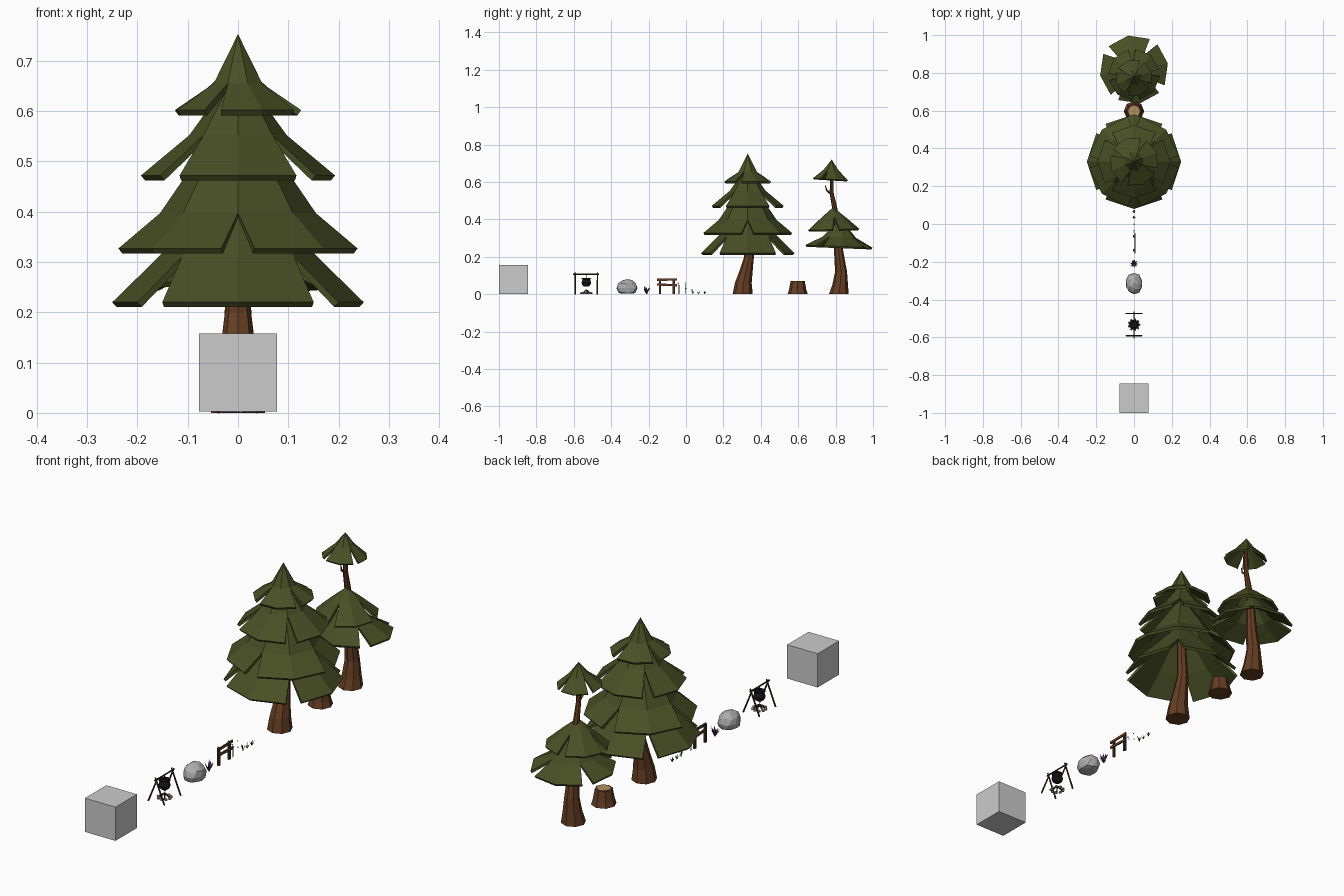
import bpy, bmesh, math, random
from math import sin, cos, pi, radians
from mathutils import Vector, Matrix

if "Cube" in bpy.data.objects:
    bpy.data.objects.remove(bpy.data.objects["Cube"])

random.seed(4)


def mat(name, rgb):
    m = bpy.data.materials.new(name)
    m.diffuse_color = (*rgb, 1)
    m.use_nodes = True
    m.node_tree.nodes["Principled BSDF"].inputs["Base Color"].default_value = m.diffuse_color
    return m


GREEN = mat("foliage", (0.065, 0.078, 0.018))
BARK = mat("bark", (0.13, 0.047, 0.017))
TAN = mat("cut_wood", (0.45, 0.27, 0.12))
WOOD = mat("dark_wood", (0.06, 0.025, 0.012))
BLACK = mat("iron", (0.008, 0.008, 0.01))
STONE = mat("stone", (0.42, 0.42, 0.42))
PURPLE = mat("purple", (0.06, 0.025, 0.11))
GRASS = mat("grass", (0.03, 0.07, 0.015))
PALE = mat("petal", (0.45, 0.45, 0.6))


def finish(name, bm, m=None):
    me = bpy.data.meshes.new(name)
    bm.to_mesh(me)
    bm.free()
    ob = bpy.data.objects.new(name, me)
    bpy.context.collection.objects.link(ob)
    if m:
        me.materials.append(m)
    return ob


def tube(name, path, sides, m):
    """Loft of horizontal rings; path is (x, y, z, radius)."""
    bm = bmesh.new()
    rings = [[bm.verts.new((x + r * cos(2 * pi * i / sides), y + r * sin(2 * pi * i / sides), z))
              for i in range(sides)] for x, y, z, r in path]
    for a, b in zip(rings, rings[1:]):
        for i in range(sides):
            j = (i + 1) % sides
            bm.faces.new((a[i], a[j], b[j], b[i]))
    bm.faces.new(rings[0][::-1])
    bm.faces.new(rings[-1])
    return finish(name, bm, m)


def stick(name, a, b, r1, r2, m, sides=6):
    a, b = Vector(a), Vector(b)
    d = b - a
    bm = bmesh.new()
    bmesh.ops.create_cone(bm, cap_ends=True, segments=sides, radius1=r1, radius2=r2, depth=d.length)
    rot = d.to_track_quat('Z', 'Y').to_matrix().to_4x4()
    bm.transform(Matrix.Translation((a + b) / 2) @ rot)
    return finish(name, bm, m)


def box(name, centre, size, m=None, tilt=0):
    bm = bmesh.new()
    bmesh.ops.create_cube(bm, size=1)
    bm.transform(Matrix.Translation(centre) @ Matrix.Rotation(tilt, 4, 'X') @ Matrix.Diagonal((*size, 1)))
    return finish(name, bm, m)


def tier(name, y, profile, phase=0, tilt=0, thick=0.013):
    """Skirt of four drooping panels with a V slit between neighbours."""
    bm = bmesh.new()
    zc = profile[-1][1]
    for k in range(4):
        mid = phase + 90 * k
        for lo, hi in ((-45, 0), (0, 45)):
            cols = []
            for a in (lo, hi):
                col = []
                for i, (r, z) in enumerate(profile):
                    t = radians(mid + a * (37 / 45 if i == len(profile) - 1 else 1))
                    col.append(bm.verts.new((r * cos(t), r * sin(t), z - zc)))
                cols.append(col)
            p, q = cols
            for i in range(len(profile) - 1):
                bm.faces.new((p[i], p[i + 1], q[i + 1], q[i]))
    bmesh.ops.remove_doubles(bm, verts=bm.verts, dist=0.0004)
    bm.transform(Matrix.Translation((0, y, zc)) @ Matrix.Rotation(tilt, 4, 'X'))
    ob = finish(name, bm, GREEN)
    s = ob.modifiers.new("thickness", 'SOLIDIFY')
    s.thickness = thick
    s.offset = -1


def rock(name, centre, size, m, jitter=0.1, sub=2):
    """Faceted boulder with a flattened underside."""
    bm = bmesh.new()
    bmesh.ops.create_icosphere(bm, subdivisions=sub, radius=1)
    for v in bm.verts:
        v.co *= 1 + random.uniform(-jitter, jitter)
        v.co.z = max(v.co.z, -0.6)
    hull = bmesh.ops.convex_hull(bm, input=bm.verts)
    bmesh.ops.delete(bm, geom=list({g for g in hull["geom_interior"] if isinstance(g, bmesh.types.BMVert)}),
                     context='VERTS')
    bm.transform(Matrix.Translation(centre) @ Matrix.Diagonal((*size, 1)))
    return finish(name, bm, m)


def tuft(name, y, n, height, spread, width, m):
    """Bunch of tapering blades fanning out from one root."""
    bm = bmesh.new()
    for i in range(n):
        a = 2 * pi * i / n + random.uniform(-.3, .3)
        h = height * random.uniform(.6, 1)
        out = Vector((cos(a), sin(a), 0))
        side = Vector((-sin(a), cos(a), 0)) * width
        c = Vector((0, y, 0))
        mid = c + out * spread * .5 + Vector((0, 0, h * .55))
        tip = c + out * spread + Vector((0, 0, h))
        pts = [c - side * .5, c + side * .5, mid + side, tip, mid - side]
        bm.faces.new([bm.verts.new(p) for p in pts])
    return finish(name, bm, m)


# Plain cube
box("block", (0, -0.922, 0.08), (0.155, 0.155, 0.155))

# Campfire: two A-frames, crossbar, hanging pot, logs and stone ring
for n, y in enumerate((-0.592, -0.474)):
    for s in (-1, 1):
        stick(f"frame_leg_{n}_{s}", (0.041 * s, y, 0), (-0.006 * s, y, 0.115), 0.004, 0.0035, WOOD)
stick("crossbar", (0, -0.605, 0.107), (0, -0.464, 0.107), 0.0035, 0.0035, WOOD)
FY = -0.533
stick("pot_hook", (0, FY, 0.085), (0, FY, 0.107), 0.002, 0.002, BLACK)
tube("pot", [(0, FY, 0.041, 0.012), (0, FY, 0.048, 0.021), (0, FY, 0.062, 0.026), (0, FY, 0.076, 0.021),
             (0, FY, 0.080, 0.019), (0, FY, 0.082, 0.025), (0, FY, 0.087, 0.025), (0, FY, 0.087, 0.019),
             (0, FY, 0.078, 0.017)], 12, BLACK)
for i in range(9):
    a = 2 * pi * i / 9
    rock(f"ring_stone_{i}", (0.027 * cos(a), FY + 0.027 * sin(a), 0.005), (0.008, 0.008, 0.008), STONE, 0.12, 1)
for i in range(5):
    a = 2 * pi * i / 5 + .3
    stick(f"fire_log_{i}", (0.023 * cos(a), FY + 0.023 * sin(a), 0.004), (0, FY, 0.024), 0.004, 0.003, WOOD)

# Boulder
rock("boulder", (0, -0.316, 0.032), (0.045, 0.057, 0.049), STONE, 0.05)

# Purple plant
tuft("purple_plant", -0.21, 11, 0.045, 0.021, 0.005, PURPLE)

# Fence
for n, y in enumerate((-0.139, -0.065)):
    box(f"fence_post_{n}", (0, y, 0.041), (0.009, 0.012, 0.082), WOOD)
box("fence_rail_top", (0.006, -0.102, 0.078), (0.005, 0.106, 0.012), BARK, 0.02)
box("fence_rail_low", (0.006, -0.102, 0.05), (0.005, 0.106, 0.012), BARK, -0.04)

# Thin flowers
for n, (y, h) in enumerate(((-0.042, 0.058), (-0.034, 0.045), (-0.004, 0.06), (0.0, 0.03))):
    stick(f"flower_stem_{n}", (0, y, 0), (0, y, h), 0.0008, 0.0006, GRASS, 4)
    rock(f"flower_head_{n}", (0, y, h), (0.003, 0.003, 0.004), PALE if n % 2 else PURPLE, 0.05, 1)

# Grass tufts
for n, (y, h) in enumerate(((0.036, 0.034), (0.066, 0.022), (0.1, 0.022))):
    tuft(f"grass_{n}", y, 6, h, 0.011, 0.002, GRASS)

# Big pine
tube("pine_trunk", [(0, 0.303, 0, 0.054), (0, 0.306, 0.06, 0.045), (0, 0.32, 0.12, 0.036),
                    (0, 0.337, 0.2, 0.026), (0, 0.33, 0.35, 0.021), (0, 0.33, 0.62, 0.01)], 8, BARK)
tier("pine_tier_1", 0.33, [(0.02, 0.46), (0.158, 0.31), (0.25, 0.22)])
tier("pine_tier_2", 0.33, [(0.02, 0.59), (0.112, 0.46), (0.155, 0.397), (0.24, 0.327)], 45)
tier("pine_tier_3", 0.33, [(0.015, 0.665), (0.097, 0.552), (0.193, 0.472)])
tier("pine_tier_4", 0.33, [(0, 0.753), (0.052, 0.655), (0.13, 0.602)], 22)

# Tree stump with cut top
tube("stump", [(0, 0.597, 0, 0.054), (0, 0.597, 0.025, 0.046), (0, 0.597, 0.07, 0.038)], 8, BARK)
tube("stump_cut", [(0, 0.597, 0.069, 0.03), (0, 0.597, 0.072, 0.03)], 8, TAN)

# Sparse pine with bare upper trunk
tube("sparse_trunk", [(0, 0.817, 0, 0.053), (0, 0.824, 0.05, 0.042), (0, 0.829, 0.12, 0.032),
                      (0, 0.815, 0.24, 0.024), (0, 0.808, 0.38, 0.018), (0, 0.795, 0.46, 0.014),
                      (0, 0.779, 0.54, 0.011), (0, 0.779, 0.65, 0.008)], 8, BARK)
stick("branch_low", (0, 0.782, 0.53), (0, 0.752, 0.556), 0.006, 0.004, BARK)
stick("branch_tip", (0, 0.753, 0.552), (0, 0.745, 0.582), 0.0045, 0.002, BARK)
tier("sparse_tier_1", 0.818, [(0.02, 0.385), (0.09, 0.305), (0.182, 0.256)], 10, -0.04, 0.011)
tier("sparse_tier_2", 0.79, [(0, 0.465), (0.06, 0.415), (0.137, 0.346)], 50, 0.03, 0.011)
tier("sparse_tier_3", 0.773, [(0, 0.72), (0.042, 0.665), (0.098, 0.615)], 20, -0.06, 0.009)
